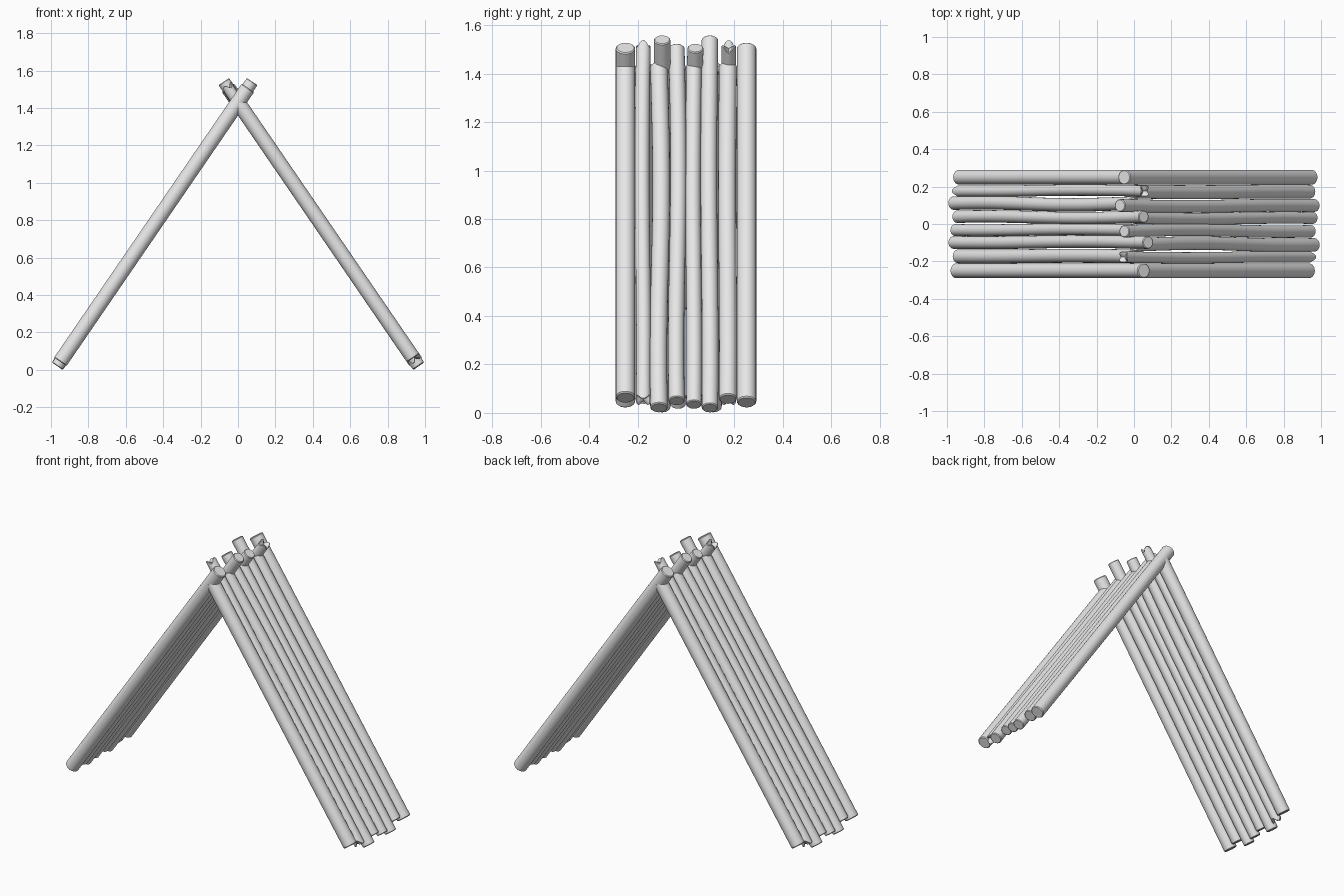
import bpy, bmesh, math
from mathutils import Vector

cube = bpy.data.objects.get("Cube")
if cube:
    bpy.data.objects.remove(cube, do_unlink=True)

grey = bpy.data.materials.new("plain grey")
grey.use_nodes = True
grey.diffuse_color = (0.8, 0.8, 0.8, 1)
grey.node_tree.nodes["Principled BSDF"].inputs["Base Color"].default_value = (0.8, 0.8, 0.8, 1)

# Slope frame: logs lean along AXIS and cross over at the ridge
APEX, RUN = 1.43, 0.685
AXIS = Vector((-RUN, 0, 1)).normalized()
OUT = Vector((AXIS.z, 0, -AXIS.x))
SIDE = Vector((0, 1, 0))
SIDES, RINGS = 24, 12


def on_slope(z):
    return Vector(((APEX - z) * RUN, 0, z))


def make_log(name, y, radius, low, high, bow, jagged, turn):
    """A slightly bowed round log with softened or splintered ends."""
    drop = radius * OUT.z
    start = on_slope(low + drop)
    end = on_slope(high - drop if high else APEX)
    length = (end - start).length
    soft = radius * 0.12
    # Stations along the log: (distance, radius), with a small bevel at each end
    stations = [(0, radius - soft), (soft, radius)]
    stations += [(length * i / RINGS, radius) for i in range(1, RINGS)]
    stations += [(length - soft, radius), (length, radius - soft)]

    bm = bmesh.new()
    rings = []
    for k, (d, r) in enumerate(stations):
        t = d / length
        centre = start + AXIS * d + SIDE * (y + bow * math.sin(math.pi * t * 2 + 0.6))
        ring = []
        for i in range(SIDES):
            a = 2 * math.pi * i / SIDES
            p = centre + (OUT * math.cos(a) + SIDE * math.sin(a)) * r
            if jagged and k in (0, 1, len(stations) - 2, len(stations) - 1):
                inward = 1 if k < 2 else -1
                p += AXIS * inward * 0.025 * abs(math.sin(1.5 * a)) ** 3
            ring.append(bm.verts.new(p))
        rings.append(ring)
    for a, b in zip(rings, rings[1:]):
        for i in range(SIDES):
            j = (i + 1) % SIDES
            bm.faces.new((a[i], a[j], b[j], b[i]))
    # End caps, dished on splintered logs
    for ring, inward in ((rings[0], 1), (rings[-1], -1)):
        if jagged:
            mid = sum((v.co for v in ring), Vector()) / SIDES
            hub = bm.verts.new(mid + AXIS * inward * 0.012)
            for i in range(SIDES):
                bm.faces.new((ring[i], ring[(i + 1) % SIDES], hub))
        else:
            bm.faces.new(ring)
    # The second slope is the first one turned half way round
    if turn:
        for v in bm.verts:
            v.co.x, v.co.y = -v.co.x, -v.co.y
    bmesh.ops.recalc_face_normals(bm, faces=bm.faces)
    mesh = bpy.data.meshes.new(name)
    bm.to_mesh(mesh)
    bm.free()
    mesh.materials.append(grey)
    obj = bpy.data.objects.new(name, mesh)
    bpy.context.collection.objects.link(obj)
    bpy.ops.object.select_all(action='DESELECT')
    obj.select_set(True)
    bpy.context.view_layer.objects.active = obj
    bpy.ops.object.shade_smooth_by_angle(angle=math.radians(35))


# Across the slope: y, radius, lowest z, highest z (0 = ends at ridge), bow, splintered
LOGS = [
    (-0.25, 0.040, 0.04, 0, 0, False),
    (-0.178, 0.030, 0.025, 1.54, 0.003, True),
    (-0.108, 0.036, 0.0, 0, -0.006, False),
    (-0.036, 0.033, 0.03, 1.525, -0.005, False),
    (0.031, 0.032, 0.015, 0, 0.003, False),
    (0.097, 0.034, 0.0, 1.56, 0.003, False),
    (0.172, 0.037, 0.035, 0, 0.002, False),
    (0.25, 0.040, 0.02, 1.53, 0, False),
]
for turn, side in ((False, "left"), (True, "right")):
    for n, spec in enumerate(LOGS, 1):
        make_log(f"{side}_roof_log_{n}", *spec, turn)
